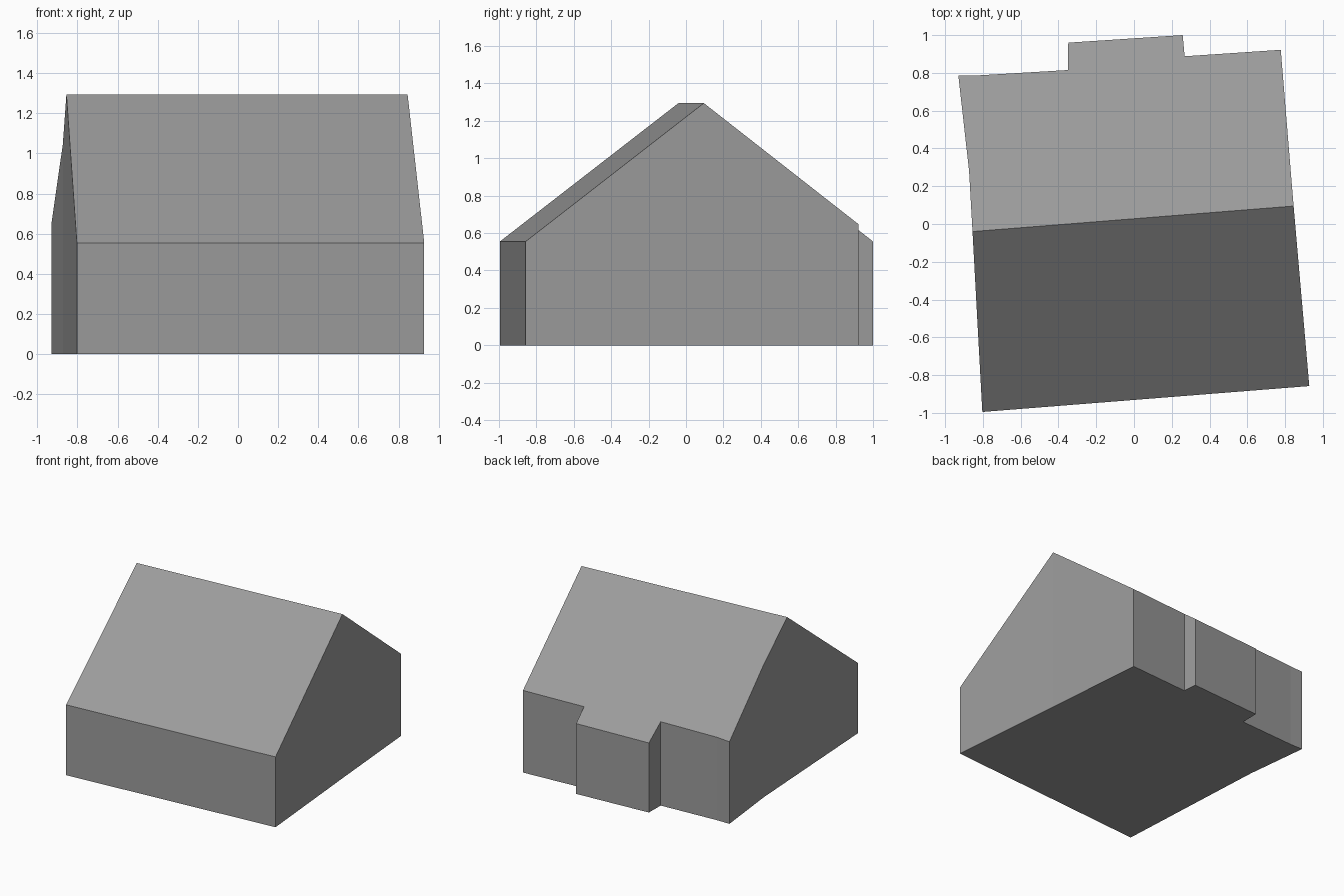
import bpy
import bmesh
from mathutils import Vector

cube = bpy.data.objects.get("Cube")
if cube:
    bpy.data.objects.remove(cube, do_unlink=True)

# One plain grey for the whole building
grey = bpy.data.materials.new("plain_grey")
grey.use_nodes = True
colour = (0.33, 0.33, 0.33, 1)
grey.diffuse_color = colour
grey.node_tree.nodes["Principled BSDF"].inputs["Base Color"].default_value = colour

# Footprint, counter-clockwise from the front right corner
ridge_left, ridge_right = Vector((0.845, 0.095)), Vector((-0.855, -0.04))
footprint = [
    Vector((-0.803, -0.995)), Vector((0.928, -0.858)),
    ridge_left,
    Vector((0.777, 0.922)), Vector((0.268, 0.888)),
    Vector((0.258, 1.0)), Vector((-0.348, 0.96)),      # rear bay
    Vector((-0.35, 0.815)), Vector((-0.82, 0.787)),
    Vector((-0.93, 0.787)), Vector((-0.873, 0.28)),
    ridge_right,
]
ridge_height, eaves_height = 1.295, 0.555
along = (ridge_left - ridge_right).normalized()
across = Vector((-along.y, along.x))


def offset(point):
    """Signed distance behind the ridge line."""
    return (point - ridge_right).dot(across)


front_slope = (ridge_height - eaves_height) / -offset(footprint[0])
back_slope = (ridge_height - eaves_height) / offset(footprint[5])


def roof_height(point):
    d = offset(point)
    return ridge_height - (back_slope * d if d > 0 else -front_slope * d)


# Floor, walls and the two roof slopes, split along the ridge
bm = bmesh.new()
base = [bm.verts.new((p.x, p.y, 0)) for p in footprint]
top = [bm.verts.new((p.x, p.y, roof_height(p))) for p in footprint]
bm.faces.new(base[::-1])
for i in range(len(base)):
    j = (i + 1) % len(base)
    bm.faces.new((base[i], base[j], top[j], top[i]))
left, right = footprint.index(ridge_left), footprint.index(ridge_right)
bm.faces.new(top[left:right + 1])
bm.faces.new(top[right:] + top[:left + 1])
bmesh.ops.recalc_face_normals(bm, faces=bm.faces[:])

mesh = bpy.data.meshes.new("gabled_house")
bm.to_mesh(mesh)
bm.free()
mesh.materials.append(grey)
house = bpy.data.objects.new("gabled_house", mesh)
bpy.context.collection.objects.link(house)
